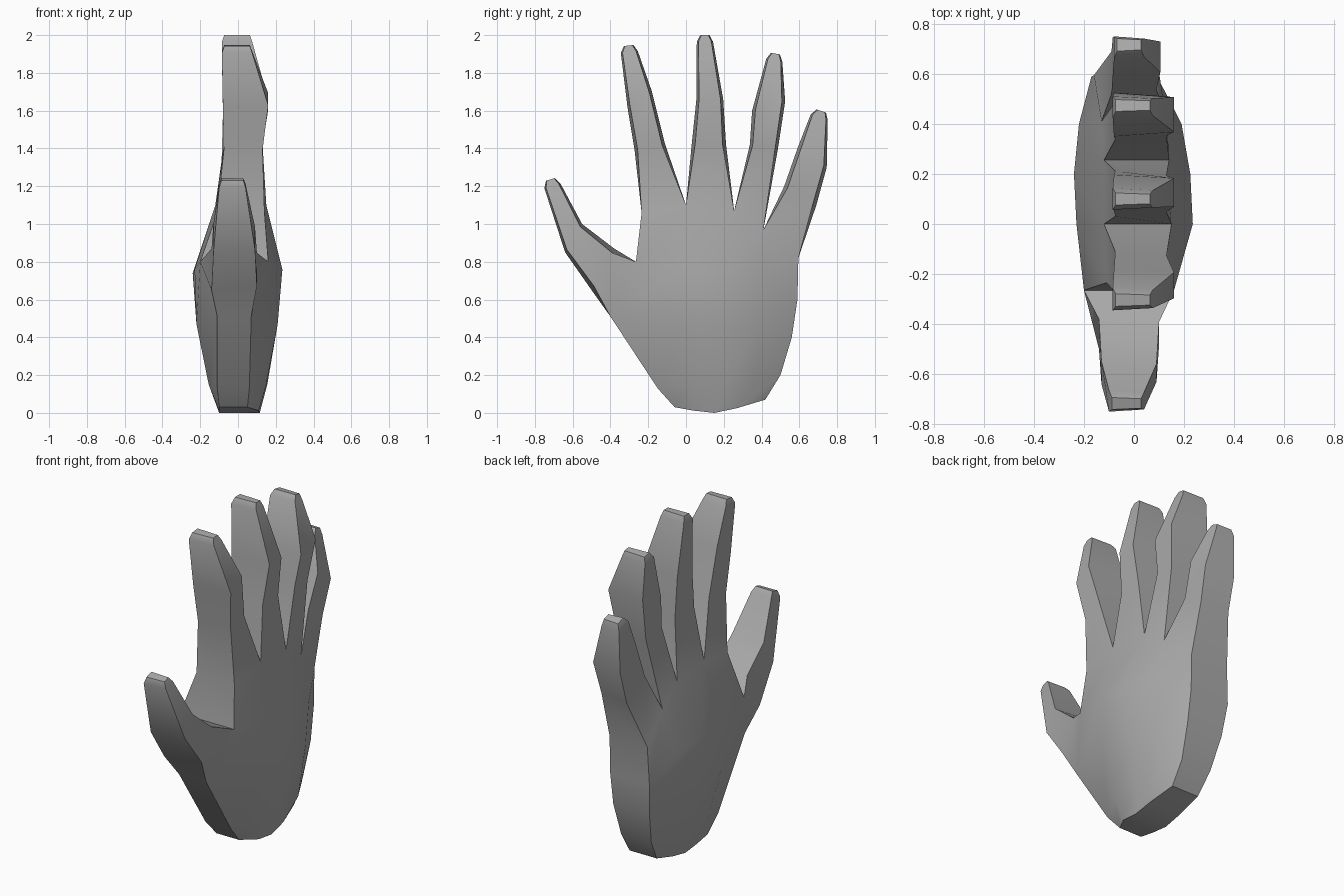
import bpy
import bmesh
import math
from mathutils import Vector

if "Cube" in bpy.data.objects:
    bpy.data.objects.remove(bpy.data.objects["Cube"])

skin = bpy.data.materials.new("grey")
skin.diffuse_color = (0.40, 0.40, 0.40, 1)
skin.use_nodes = True
skin.node_tree.nodes["Principled BSDF"].inputs["Base Color"].default_value = skin.diffuse_color

bm = bmesh.new()
back_side, palm_side = [], []   # matching vertices on the +x and -x sides
patches = []                    # faces as indices, shared by both sides


def point(y, z, x_low, x_high, y_in=None, z_in=None):
    """Add a pair of vertices; the +x one may be pulled in from the outline."""
    yi, zi = (y, z) if y_in is None else (y_in, z_in)
    back_side.append(bm.verts.new((x_high, yi, zi)))
    palm_side.append(bm.verts.new((x_low, y, z)))
    return len(back_side) - 1


def bridge(upper, lower):
    """Fill quads between two rows of points."""
    for i in range(len(upper) - 1):
        patches.append((lower[i], lower[i + 1], upper[i + 1], upper[i]))


# Palm: rows from the finger webs down to the wrist (y, z, x low, x high)
palm_rows = [
    [(-0.235, 1.06, -0.11, 0.14), (0.0, 1.10, -0.12, 0.15), (0.255, 1.07, -0.12, 0.14),
     (0.41, 0.97, -0.13, 0.13), (0.595, 0.82, -0.16, 0.09)],
    [(-0.265, 0.80, -0.20, 0.16), (0.0, 0.76, -0.23, 0.235), (0.2, 0.74, -0.24, 0.225),
     (0.4, 0.72, -0.22, 0.19), (0.59, 0.60, -0.17, 0.09)],
    [(-0.40, 0.51, -0.11, 0.07), (-0.02, 0.47, -0.22, 0.21), (0.2, 0.47, -0.22, 0.21),
     (0.38, 0.45, -0.205, 0.18), (0.56, 0.40, -0.15, 0.09)],
    [(-0.15, 0.13, -0.11, 0.06), (0.02, 0.15, -0.155, 0.15), (0.2, 0.15, -0.155, 0.155),
     (0.37, 0.15, -0.15, 0.14), (0.50, 0.20, -0.12, 0.08)],
    [(-0.06, 0.03, -0.10, 0.05), (0.04, 0.012, -0.10, 0.11), (0.15, 0.0, -0.10, 0.115),
     (0.27, 0.025, -0.10, 0.11), (0.42, 0.07, -0.10, 0.08)],
]
rows = [[point(*p) for p in row] for row in palm_rows]
for upper, lower in zip(rows, rows[1:]):
    bridge(upper, lower)


def digit(sections, depths, base):
    """Loft a finger from its tip to the palm edge; sections are left/right (y, z)."""
    left, right = Vector(sections[0][:2]), Vector(sections[0][2:])
    mid = (left + right) / 2
    across = right - left
    along = Vector((-across.y, across.x)).normalized() * 0.035
    # narrowed cap above the first section
    cap_l, cap_r = mid + along - across * 0.28, mid + along + across * 0.28
    lo, hi = depths[0]
    sections = [(*cap_l, *cap_r)] + sections
    depths = [(lo + 0.012, hi - 0.012)] + depths
    previous = None
    for (yl, zl, yr, zr), (lo, hi) in zip(sections, depths):
        a, b = Vector((yl, zl)), Vector((yr, zr))
        ai, bi = a.lerp(b, 0.1), b.lerp(a, 0.1)
        row = [point(yl, zl, lo, hi, *ai), point(yr, zr, lo, hi, *bi)]
        if previous:
            bridge(previous, row)
        previous = row
    bridge(previous, base)


finger_depths = [(-0.085, 0.075), (-0.08, 0.16), (-0.075, 0.13)]
little_depths = [(-0.08, 0.04), (-0.085, 0.105), (-0.09, 0.09)]
thumb_depths = [(-0.10, 0.04), (-0.13, 0.09), (-0.14, 0.10)]
web = rows[0]

# Index, middle, ring and little finger
digit([(-0.345, 1.905, -0.255, 1.915), (-0.31, 1.62, -0.18, 1.70),
       (-0.272, 1.39, -0.11, 1.42)], finger_depths, web[0:2])
digit([(0.057, 1.965, 0.143, 1.965), (0.055, 1.66, 0.197, 1.66),
       (0.03, 1.42, 0.212, 1.42)], finger_depths, web[1:3])
digit([(0.425, 1.875, 0.51, 1.86), (0.35, 1.60, 0.525, 1.65),
       (0.338, 1.42, 0.487, 1.40)], finger_depths, web[2:4])
digit([(0.66, 1.58, 0.75, 1.55), (0.59, 1.40, 0.745, 1.30),
       (0.52, 1.20, 0.69, 1.10)], little_depths, web[3:5])

# Thumb, joined to the slanted side of the palm
digit([(-0.75, 1.19, -0.665, 1.215), (-0.64, 0.85, -0.55, 1.0),
       (-0.50, 0.65, -0.38, 0.87)], thumb_depths, [rows[2][0], rows[1][0]])

# Both broad sides, then walls along the open outline
edge_use = {}
for patch in patches:
    bm.faces.new([back_side[i] for i in patch])
    bm.faces.new([palm_side[i] for i in reversed(patch)])
    for a, b in zip(patch, patch[1:] + patch[:1]):
        edge_use.setdefault(frozenset((a, b)), []).append((a, b))
for uses in edge_use.values():
    if len(uses) == 1:
        a, b = uses[0]
        bm.faces.new((back_side[b], back_side[a], palm_side[a], palm_side[b]))

bmesh.ops.recalc_face_normals(bm, faces=bm.faces[:])
mesh = bpy.data.meshes.new("hand")
bm.to_mesh(mesh)
bm.free()
mesh.materials.append(skin)
hand = bpy.data.objects.new("hand", mesh)
bpy.context.collection.objects.link(hand)

# Soft shading on the palm, crisp edges along the fingers
bpy.context.view_layer.objects.active = hand
hand.select_set(True)
bpy.ops.object.shade_smooth_by_angle(angle=math.radians(30))
